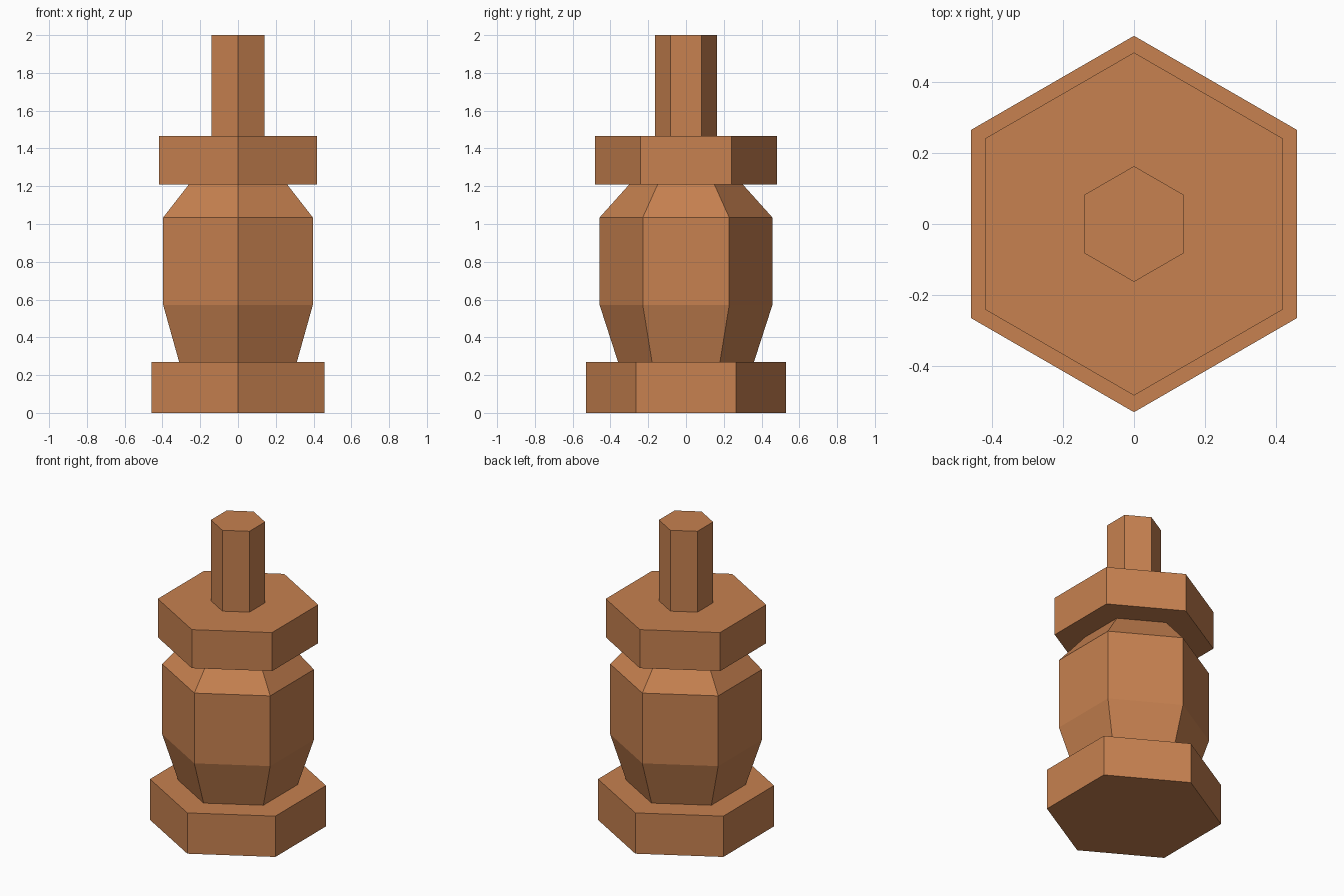
import bpy
import bmesh
import math

if "Cube" in bpy.data.objects:
    bpy.data.objects.remove(bpy.data.objects["Cube"])

SIDES = 6

copper = bpy.data.materials.new("copper_brown")
copper.diffuse_color = (0.57, 0.22, 0.08, 1.0)
copper.use_nodes = True
copper.node_tree.nodes["Principled BSDF"].inputs["Base Color"].default_value = copper.diffuse_color


def hex_part(name, profile):
    """Stack hexagonal rings from (radius, height) pairs and cap both ends."""
    bm = bmesh.new()
    rings = []
    for radius, z in profile:
        ring = []
        for i in range(SIDES):
            a = math.pi / 2 + i * math.tau / SIDES
            ring.append(bm.verts.new((radius * math.cos(a), radius * math.sin(a), z)))
        rings.append(ring)
    for low, high in zip(rings, rings[1:]):
        for i in range(SIDES):
            j = (i + 1) % SIDES
            bm.faces.new((low[i], low[j], high[j], high[i]))
    bm.faces.new(rings[0][::-1])
    bm.faces.new(rings[-1])
    mesh = bpy.data.meshes.new(name)
    bm.to_mesh(mesh)
    bm.free()
    mesh.materials.append(copper)
    obj = bpy.data.objects.new(name, mesh)
    bpy.context.collection.objects.link(obj)
    return obj


# Wide foot plate
hex_part("base", [(0.53, 0.0), (0.53, 0.27)])
# Barrel with tapered lower end and sloped shoulder
hex_part("body", [(0.36, 0.27), (0.457, 0.57), (0.457, 1.035), (0.30, 1.21)])
# Overhanging collar
hex_part("collar", [(0.483, 1.21), (0.483, 1.465)])
# Slim pin on top
hex_part("pin", [(0.163, 1.465), (0.163, 2.0)])
